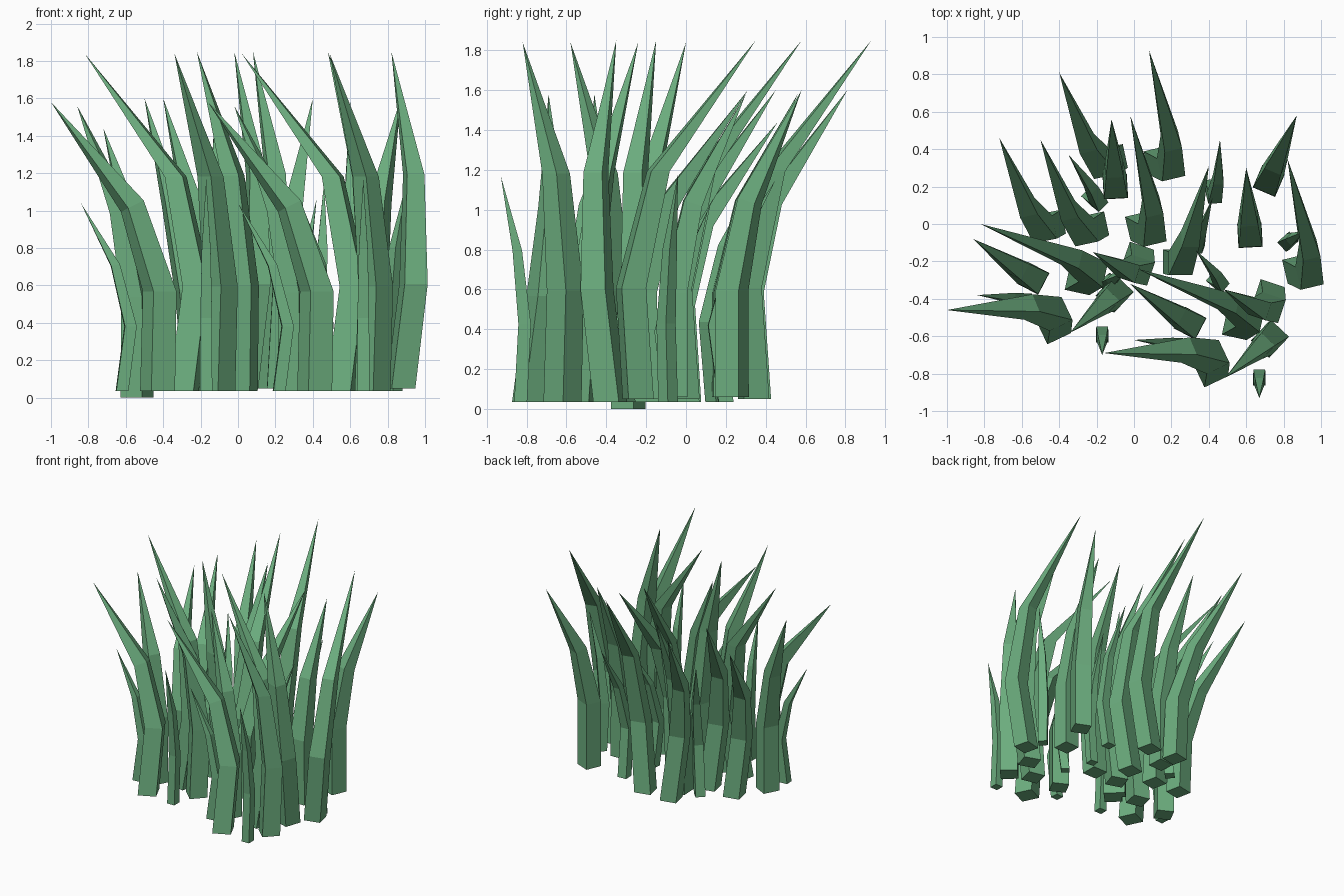
import bpy, bmesh
from math import atan2
from mathutils import Vector, Matrix

green = bpy.data.materials.new("grass_green")
green.diffuse_color = (0.15, 0.42, 0.21, 1)


def blade(name, base, lean, top, width, bow, twist, along, tilt, neck, bend):
    """Four-sided blade: base ring, two bent rings, pointed tip."""
    d = Vector((lean[0], lean[1], 0))
    side = Vector((d.y, -d.x, 0)).normalized()
    b = Vector(base)
    up = Vector((0, 0, top - b.z))
    path = [b,
            b + along[0] * d + side * bow + up * bend[0],
            b + along[1] * d + side * bow * 1.2 + up * bend[1],
            b + d + up]
    yaw = Matrix.Rotation(atan2(d.y, d.x) + twist, 3, 'Z')
    bm = bmesh.new()
    rings = []
    for i, scale in enumerate((1, 0.97, neck)):
        turn = Matrix.Identity(3)
        if i == 2 and tilt:
            tangent = (path[3] - path[1]).normalized().lerp(Vector((0, 0, 1)), 1 - tilt)
            turn = Vector((0, 0, 1)).rotation_difference(tangent).to_matrix()
        h = width * scale / 2
        rings.append([bm.verts.new(path[i] + turn @ (yaw @ Vector((x * h, y * h, 0))))
                      for x, y in ((-1, -1), (1, -1), (1, 1), (-1, 1))])
    tip = bm.verts.new(path[3])
    bm.faces.new(rings[0][::-1])
    for j in range(4):
        k = (j + 1) % 4
        for lo, hi in zip(rings, rings[1:]):
            bm.faces.new((lo[j], lo[k], hi[k], hi[j]))
        bm.faces.new((rings[2][j], rings[2][k], tip))
    bmesh.ops.recalc_face_normals(bm, faces=bm.faces)
    mesh = bpy.data.meshes.new(name)
    bm.to_mesh(mesh)
    bm.free()
    mesh.materials.append(green)
    bpy.context.collection.objects.link(bpy.data.objects.new(name, mesh))


def group(name, shapes, *form):
    n = 0
    for lean, top, width, bow, twist, spots in shapes:
        for s in spots:
            n += 1
            base = (s[0], s[1], s[2] if len(s) > 2 else 0.035)
            blade(f"{name}_{n}", base, lean, top, width, bow, twist, *form)


# tall blades: lean, tip height, width, sideways bow, twist, base spots
group("tall_blade", [
    ((-0.05, 0.59), 1.85, 0.13, 0.065, 0.15, [(0.13, 0.34, 0.05), (0.03, -0.01, 0.05), (0.87, -0.24, 0.05)]),
    ((-0.53, 0.30), 1.84, 0.135, 0.07, 0.3, [(-0.29, -0.30), (0.55, -0.54)]),
    ((-0.24, 0.03), 1.85, 0.135, -0.065, -0.2, [(0.02, -0.18), (0.72, -0.38)]),
    ((-0.23, -0.20), 1.84, 0.135, 0.0, 0.1, [(-0.11, -0.38), (0.72, -0.62)]),
], (-0.07, 0.16), 0, 0.73, (0.31, 0.635))

# medium blades
group("medium_blade", [
    ((-0.57, 0.09), 1.58, 0.14, 0.07, 0.6, [(-0.43, -0.55), (0.41, -0.78)]),
    ((-0.32, 0.21), 1.56, 0.13, 0.0, 0.1, [(-0.54, -0.29, 0.0), (0.30, -0.53)]),
    ((-0.02, 0.36), 1.58, 0.13, 0.0, 0.0, [(-0.10, 0.20, 0.06), (0.62, -0.06, 0.06)]),
    ((-0.29, 0.46), 1.60, 0.13, -0.065, -0.35, [(-0.21, -0.01), (-0.11, 0.35, 0.05)]),
    ((-0.28, 0.46), 1.44, 0.13, -0.055, -0.35, [(-0.44, 0.0)]),
    ((0.18, 0.51), 1.60, 0.13, 0.03, 0.35, [(0.22, -0.20, 0.05)]),
    ((0.15, 0.35), 1.60, 0.13, 0.0, 0.0, [(0.72, 0.23, 0.06)]),
], (0.0, 0.26), 0.9, 0.73, (0.345, 0.64))

# small thin blades
group("small_blade", [
    ((-0.22, 0.03), 1.04, 0.065, 0.01, 0.2, [(-0.62, -0.41), (0.22, -0.65)]),
    ((0.0, -0.10), 1.17, 0.065, 0.0, 0.0, [(-0.17, -0.60), (0.67, -0.83)]),
    ((-0.12, 0.22), 1.20, 0.075, 0.02, 0.3, [(-0.23, 0.15)]),
    ((0.04, 0.25), 1.15, 0.075, 0.02, 0.2, [(0.42, 0.20)]),
    ((0.07, 0.22), 1.06, 0.065, 0.0, 0.2, [(0.35, -0.08)]),
    ((-0.10, 0.16), 1.06, 0.065, 0.02, 0.3, [(0.43, -0.30)]),
    ((0.08, 0.05), 1.18, 0.07, 0.0, 0.2, [(0.83, -0.09), (-0.13, -0.31)]),
], (-0.2, 0.17), 0.5, 0.73, (0.345, 0.67))
